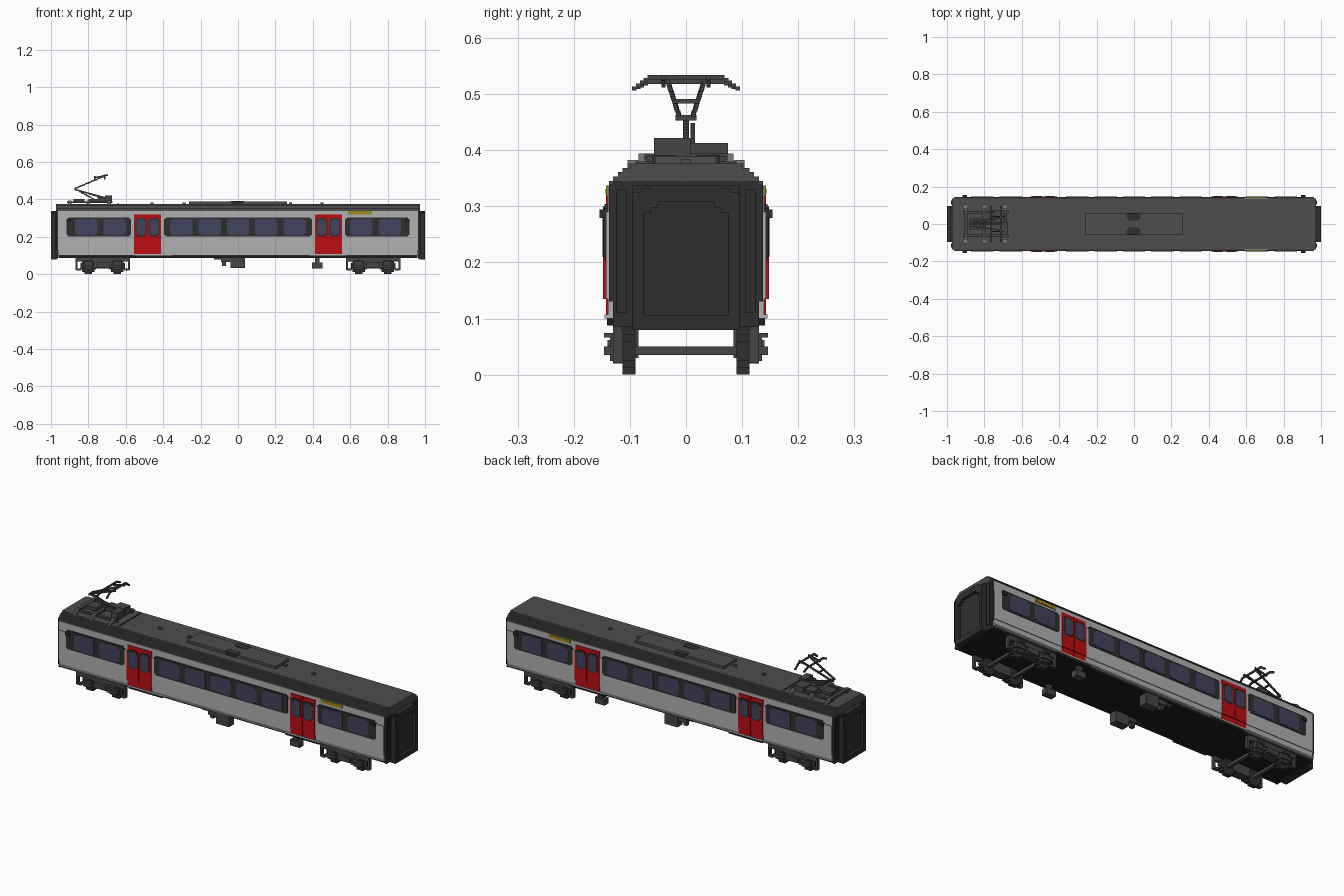
import bpy, bmesh, math
from mathutils import Matrix, Vector

if "Cube" in bpy.data.objects:
    bpy.data.objects.remove(bpy.data.objects["Cube"])

COLOURS = {
    "light_grey": (0.44, 0.44, 0.44), "roof_grey": (0.075, 0.075, 0.075),
    "end_black": (0.028, 0.028, 0.028), "underside_black": (0.012, 0.012, 0.012),
    "door_red": (0.5, 0.004, 0.006), "glass_violet": (0.055, 0.055, 0.11),
    "metal_grey": (0.06, 0.06, 0.06), "sign_orange": (0.6, 0.2, 0.01),
    "sign_green": (0.2, 0.3, 0.015), "insulator_grey": (0.2, 0.2, 0.2)}
MATS = {}
for name, c in COLOURS.items():
    m = bpy.data.materials.new(name)
    m.use_nodes = True
    m.diffuse_color = (*c, 1)
    m.node_tree.nodes["Principled BSDF"].inputs["Base Color"].default_value = (*c, 1)
    MATS[name] = m

V = 1 / 128          # size of one small block


class Part:
    """Collects boxes into one single-colour object."""

    def __init__(self, name, mat):
        self.name, self.mat, self.bm = name, mat, bmesh.new()

    def box(self, x, y, z):
        size = [max(abs(a[1] - a[0]), 1e-4) for a in (x, y, z)]
        mid = [(a[0] + a[1]) / 2 for a in (x, y, z)]
        bmesh.ops.create_cube(self.bm, size=1, matrix=Matrix.Translation(mid) @ Matrix.Diagonal((*size, 1)))

    def both(self, x, y, z):
        """Box on both sides of the car."""
        self.box(x, y, z)
        self.box(x, (-y[0], -y[1]), z)

    def rounded(self, x, y, z, s=V):
        """Plate with stepped corners on both sides."""
        self.both((x[0] + s, x[1] - s), y, z)
        self.both((x[0], x[0] + s), y, (z[0] + s, z[1] - s))
        self.both((x[1] - s, x[1]), y, (z[0] + s, z[1] - s))

    def rod(self, a, b, w=V):
        """Chain of blocks from a to b."""
        a, b = Vector(a), Vector(b)
        n = max(1, math.ceil(max(abs(v) for v in b - a) / w))
        for i in range(n + 1):
            p = a.lerp(b, i / n)
            self.box(*[(v - w / 2, v + w / 2) for v in p])

    def done(self):
        me = bpy.data.meshes.new(self.name)
        self.bm.to_mesh(me)
        self.bm.free()
        me.materials.append(MATS[self.mat])
        ob = bpy.data.objects.new(self.name, me)
        bpy.context.collection.objects.link(ob)


def stepped_shell(name, mat, x, rows):
    """Extrude a stepped outline, rows of (bottom z, half width), along x."""
    prof = []
    for (z0, w), (z1, _) in zip(rows, rows[1:]):
        prof += [(w, z0), (w, z1)]
    prof += [(-w, z) for w, z in reversed(prof)]
    p = Part(name, mat)
    rings = [[p.bm.verts.new((xx, y, z)) for y, z in prof] for xx in x]
    n = len(prof)
    for i in range(n):
        p.bm.faces.new([rings[0][i], rings[0][(i + 1) % n], rings[1][(i + 1) % n], rings[1][i]])
    p.bm.faces.new(rings[0])
    p.bm.faces.new(rings[1])
    bmesh.ops.recalc_face_normals(p.bm, faces=p.bm.faces)
    p.done()


# Car body, end caps and roof
SIDE = [(0.10, 0.145), (0.107, 0.139), (0.135, 0.143), (0.29, 0.139), (0.337, 0)]
stepped_shell("body_sides", "light_grey", (-0.962, 0.962), SIDE)
for name, s in (("left", 1), ("right", -1)):
    stepped_shell(name + "_end_cap", "end_black", (s * 0.962, s * 0.972),
                  [(0.085, 0.13), (0.13, 0.137), (0.34, 0.13), (0.345, 0)])
stepped_shell("roof", "roof_grey", (-0.972, 0.972),
              [(0.337, 0.137), (0.345, 0.13), (0.353, 0.121), (0.361, 0.113), (0.368, 0.10), (0.376, 0)])
p = Part("underframe", "underside_black")
p.box((-0.96, 0.96), (-0.13, 0.13), (0.088, 0.102))
for c in (-0.45, 0.48):
    p.box((c - 0.1, c + 0.1), (-0.141, 0.141), (0.088, 0.101))
p.done()

# Gangways with a raised rim around a recessed end door
for name, s in (("left", 1), ("right", -1)):
    g = Part(name + "_gangway", "end_black")
    g.box((s * 0.97, s * 0.985), (-0.095, 0.095), (0.08, 0.337))
    out = (s * 0.982, s)
    g.both(out, (0.075, 0.095), (0.08, 0.325))
    g.both(out, (0.062, 0.08), (0.288, 0.332))
    g.both(out, (0.05, 0.066), (0.298, 0.336))
    g.box(out, (-0.066, 0.066), (0.308, 0.337))
    g.box(out, (-0.08, 0.08), (0.08, 0.106))
    g.both((s * 0.965, s * 0.978), (0.105, 0.125), (0.11, 0.33))
    g.done()

# Window bands and panes
band = Part("window_bands", "end_black")
glass = Part("window_panes", "glass_violet")
for x0, x1 in ((-0.918, -0.572), (-0.396, 0.396), (0.572, 0.918)):
    band.rounded((x0, x1), (0.136, 0.1452), (0.203, 0.304))
for c in [0.152 * i for i in range(-2, 3)] + [-0.812, -0.66, 0.66, 0.812]:
    glass.rounded((c - 0.06, c + 0.06), (0.143, 0.1468), (0.211, 0.296))

# Double doors with seam and two small windows each
doors = Part("doors", "door_red")
for c in (-0.484, 0.484):
    for z0, z1, w in ((0.107, 0.135, 0.1425), (0.135, 0.29, 0.1475), (0.29, 0.32, 0.1425)):
        doors.both((c - 0.072, c - 0.001), (0.13, w), (z0, z1))
        doors.both((c + 0.001, c + 0.072), (0.13, w), (z0, z1))
    for k in (-1, 1):
        m = c + k * 0.035
        band.rounded((m - 0.029, m + 0.029), (0.14, 0.1482), (0.203, 0.3))
        glass.rounded((m - 0.024, m + 0.024), (0.14, 0.1492), (0.21, 0.293))
for q in (band, glass, doors):
    q.done()

# Destination signs
p = Part("sign_panels", "sign_green")
p.both((0.588, 0.716), (0.135, 0.1425), (0.318, 0.337))
p.done()
p = Part("sign_strips", "sign_orange")
p.both((0.6, 0.704), (0.14, 0.1435), (0.321, 0.331))
p.done()

# Small side lamps near the ends
p = Part("side_lamps", "end_black")
for c in (-0.905, 0.905):
    p.both((c - 0.012, c + 0.012), (0.138, 0.154), (0.279, 0.294))
p.done()

# Roof walkway, vents and caps
p = Part("roof_unit", "roof_grey")
p.box((-0.262, 0.262), (-0.055, 0.055), (0.37, 0.39))
for c in (-0.46, -0.29, 0.28, 0.45):
    p.box((c - 0.008, c + 0.008), (-0.008, 0.008), (0.37, 0.384))
p.both((-0.96, 0.96), (0.098, 0.104), (0.365, 0.376))
p.done()
p = Part("roof_vents", "end_black")
p.both((-0.032, 0.028), (0.02, 0.06), (0.372, 0.3915))
p.both((-0.04, 0.036), (0.027, 0.053), (0.372, 0.3915))
p.done()

# Bogies: frames, wheels, axles
for name, c in (("left", 0.723), ("right", -0.723)):
    b = Part(name + "_bogie", "metal_grey")
    b.both((c - 0.145, c + 0.145), (0.115, 0.13), (0.068, 0.09))
    b.both((c - 0.05, c + 0.05), (0.085, 0.125), (0.03, 0.08))
    b.both((c - 0.035, c + 0.035), (0.12, 0.14), (0.036, 0.062))
    for k in (-1, 1):
        e, a = c + k * 0.141, c + k * 0.077
        b.both((e - 0.005, e + 0.005), (0.112, 0.13), (0.022, 0.08))
        b.both((e - k * 0.024, e), (0.112, 0.13), (0.02, 0.03))
        b.both((a - 0.03, a + 0.03), (0.125, 0.146), (0.035, 0.05))
        b.both((a - 0.02, a + 0.02), (0.125, 0.146), (0.066, 0.074))
        b.both((a - 0.022, a + 0.022), (0.11, 0.135), (0.024, 0.068))
        b.box((a - 0.008, a + 0.008), (-0.1, 0.1), (0.035, 0.05))
    b.done()
    w = Part(name + "_bogie_wheels", "end_black")
    for k in (-1, 1):
        a = c + k * 0.077
        for hx, hz in ((0.042, 0.018), (0.034, 0.03), (0.02, 0.042)):
            w.both((a - hx, a + hx), (0.09, 0.113), (0.042 - hz, 0.042 + hz))
    w.done()

# Boxes hanging below the floor
p = Part("underfloor_boxes", "metal_grey")
p.both((-0.04, 0.037), (0.085, 0.13), (0.032, 0.095))
p.both((-0.09, -0.04), (0.09, 0.125), (0.065, 0.095))
p.both((-0.128, -0.09), (0.1, 0.12), (0.08, 0.095))
p.both((-0.085, -0.065), (0.095, 0.115), (0.045, 0.068))
p.both((0.412, 0.436), (0.1, 0.12), (0.05, 0.095))
p.both((0.396, 0.452), (0.09, 0.125), (0.03, 0.062))
p.done()

# Current collector base on the roof
p = Part("collector_base", "metal_grey")
p.both((-0.915, -0.67), (0.055, 0.07), (0.38, 0.39))
for x in (-0.9, -0.8, -0.69):
    p.box((x - 0.01, x + 0.01), (-0.075, 0.075), (0.382, 0.394))
p.box((-0.712, -0.675), (-0.057, 0.008), (0.385, 0.422))
p.box((-0.8, -0.71), (0.008, 0.065), (0.385, 0.402))
p.box((-0.75, -0.69), (0.008, 0.075), (0.39, 0.413))
p.box((-0.88, -0.82), (-0.03, 0.03), (0.385, 0.402))
p.box((-0.645, -0.638), (-0.09, 0.09), (0.37, 0.38))
p.done()
p = Part("collector_insulators", "insulator_grey")
for x in (-0.9, -0.8, -0.69):
    p.both((x - 0.01, x + 0.01), (0.06, 0.085), (0.374, 0.394))
    p.both((x - 0.008, x + 0.008), (0.085, 0.104), (0.372, 0.383))
p.done()

# Collector arms: single lower arm, knee, V-shaped upper arm
p = Part("collector_arms", "metal_grey")
knee = (-0.868, 0, 0.452)
p.rod((-0.70, 0, 0.405), knee, 0.01)
p.rod((-0.76, 0.012, 0.395), (-0.85, 0.012, 0.445))
p.rod((-0.868, -0.014, 0.458), (-0.868, 0.014, 0.458), 0.01)
for s in (-1, 1):
    p.rod((-0.868, s * 0.012, 0.46), (-0.72, s * 0.032, 0.522))
p.rod((-0.8, -0.02, 0.487), (-0.8, 0.02, 0.487))
p.done()

# Collector head with drooping horns
p = Part("collector_head", "metal_grey")
for x, z in ((-0.765, 0.522), (-0.712, 0.53)):
    p.rod((x, -0.065, z), (x, 0.065, z))
    for s in (-1, 1):
        p.rod((x, s * 0.065, z), (x, s * 0.092, 0.51))
for s in (-1, 1):
    p.rod((-0.765, s * 0.04, 0.516), (-0.70, s * 0.04, 0.53))
p.done()
